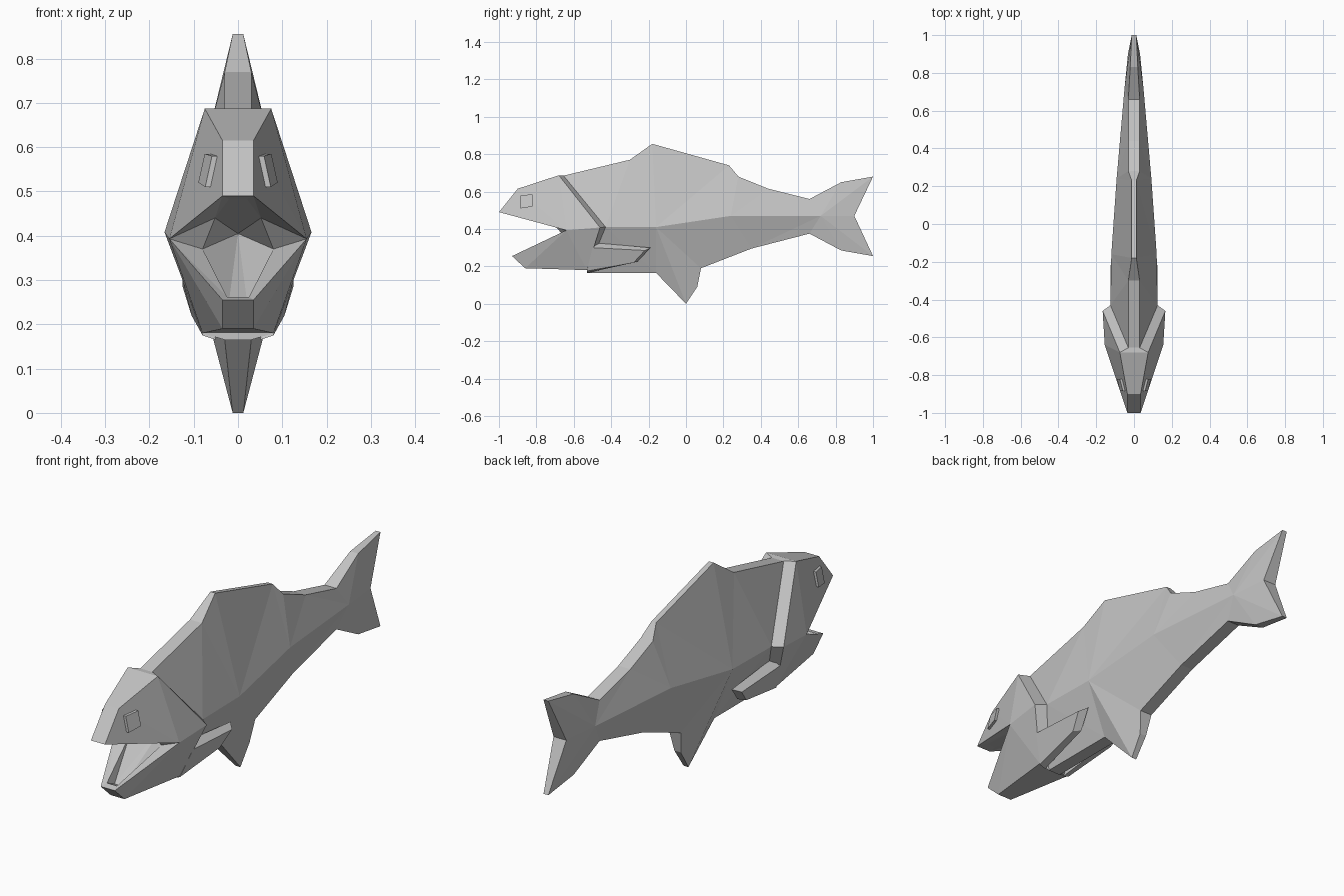
import bpy
import bmesh

cube = bpy.data.objects.get("Cube")
if cube:
    bpy.data.objects.remove(cube, do_unlink=True)

grey = bpy.data.materials.new("fish grey")
grey.use_nodes = True
grey.diffuse_color = (0.55, 0.55, 0.55, 1)
grey.node_tree.nodes["Principled BSDF"].inputs["Base Color"].default_value = grey.diffuse_color


def build(name, points, side_faces, spine=()):
    """Mirror the left-hand faces to the right and bridge the spine points across x = 0."""
    bm = bmesh.new()
    sides = []
    for s in (1, -1):
        v = {}
        for k, (x, y, z) in points.items():
            v[k] = sides[0][k] if sides and x == 0 else bm.verts.new((s * x, y, z))
        sides.append(v)
        for face in side_faces:
            bm.faces.new([v[k] for k in face])
    left, right = sides
    for a, b in zip(spine, spine[1:]):
        ring = [left[a], left[b], right[b], right[a]]
        bm.faces.new(list(dict.fromkeys(ring)))
    bmesh.ops.recalc_face_normals(bm, faces=bm.faces)
    mesh = bpy.data.meshes.new(name)
    bm.to_mesh(mesh)
    bm.free()
    mesh.materials.append(grey)
    obj = bpy.data.objects.new(name, mesh)
    bpy.context.collection.objects.link(obj)
    return obj


def zip_strip(a, b, order):
    """Triangles between two edge lines; order says which line steps on next."""
    i = j = 0
    faces = []
    for step in order:
        if step == a:
            faces.append((a + str(i), b + str(j), a + str(i + 1)))
            i += 1
        else:
            faces.append((a + str(i), b + str(j), b + str(j + 1)))
            j += 1
    return faces


# Body with dorsal fin, belly fin and tail: back edge, flank line, belly edge
back = [(.03, -.655, .685), (.03, -.30, .77), (.012, -.18, .855), (.012, .23, .74),
        (.03, .28, .68), (.03, .44, .615), (.03, .66, .56), (.02, .83, .65), (.012, 1, .68)]
flank = [(.125, -.43, .41), (.12, -.16, .41), (.092, .24, .47), (.05, .72, .47), (.032, .9, .47)]
belly = [(.03, -.53, .165), (.03, -.16, .165), (.012, 0, 0), (.016, .06, .09),
         (.03, .08, .19), (.03, .35, .295), (.03, .66, .375), (.02, .83, .285), (.012, 1, .255)]
pts = {}
for letter, line in zip("TMB", (back, flank, belly)):
    pts.update({letter + str(i): p for i, p in enumerate(line)})
faces = zip_strip("T", "M", "TMTTMTTMTTTM") + zip_strip("B", "M", "BMBBBMBMBBBM")
top_keys = ["T" + str(i) for i in range(len(back))]
low_keys = ["B" + str(i) for i in range(len(belly))]
build("body", pts, faces, top_keys + ["M4"] + low_keys[::-1])

# Head with open mouth and gill edge
head = {
    "nose": (.035, -1, .49), "brow": (.035, -.9, .615), "crown": (.075, -.68, .687),
    "corner": (.155, -.64, .393), "gill": (.166, -.46, .408),
    "jaw": (.035, -.93, .255), "chin": (.035, -.86, .19), "cheek": (.08, -.53, .18),
    "nape": back[0], "side": flank[0], "breast": belly[0],
    "palate_front": (.02, -.95, .483), "palate_back": (.052, -.72, .44),
    "inner": (.08, -.66, .37), "throat": (0, -.5, .405),
    "lip": (.025, -.9, .262), "floor": (.022, -.85, .24),
}
head_faces = [f.split() for f in (
    "nose brow corner", "brow crown corner", "crown gill corner",
    "jaw chin corner", "chin cheek corner", "corner cheek gill",
    "crown nape side gill", "gill side breast cheek",
    "nose palate_front palate_back", "nose palate_back corner", "corner palate_back inner",
    "corner inner lip", "lip jaw corner", "inner floor lip",
    "inner throat floor", "palate_back throat inner")]
head_spine = ("nape crown brow nose palate_front palate_back throat "
              "floor lip jaw chin cheek breast").split()
build("head", head, head_faces, head_spine)


def prism(name, outer, inner):
    """Mirrored pair of plates between two matching outlines."""
    n = len(outer)
    p = {("o", i): c for i, c in enumerate(outer)}
    p.update({("i", i): c for i, c in enumerate(inner)})
    f = [[(k, i) for i in range(n)] for k in "oi"]
    f += [[("o", i), ("o", (i + 1) % n), ("i", (i + 1) % n), ("i", i)] for i in range(n)]
    build(name, p, f)


# Side fins behind the gills
prism("side_fins",
      [(.125, -.5, .30), (.125, -.22, .285), (.105, -.28, .22), (.08, -.53, .175)],
      [(.09, -.48, .325), (.095, -.19, .30), (.075, -.26, .225), (.05, -.53, .165)])


# Eyes as thin plates lying on the sloping cheek
def eye_outline(lift):
    corners = [(-.885, .51), (-.82, .52), (-.82, .585), (-.885, .58)]
    return [(.035 + .35 * (.78 * (y + 1) - .625 * (z - .49)) + lift, y, z) for y, z in corners]


prism("eyes", eye_outline(.012), eye_outline(-.005))
